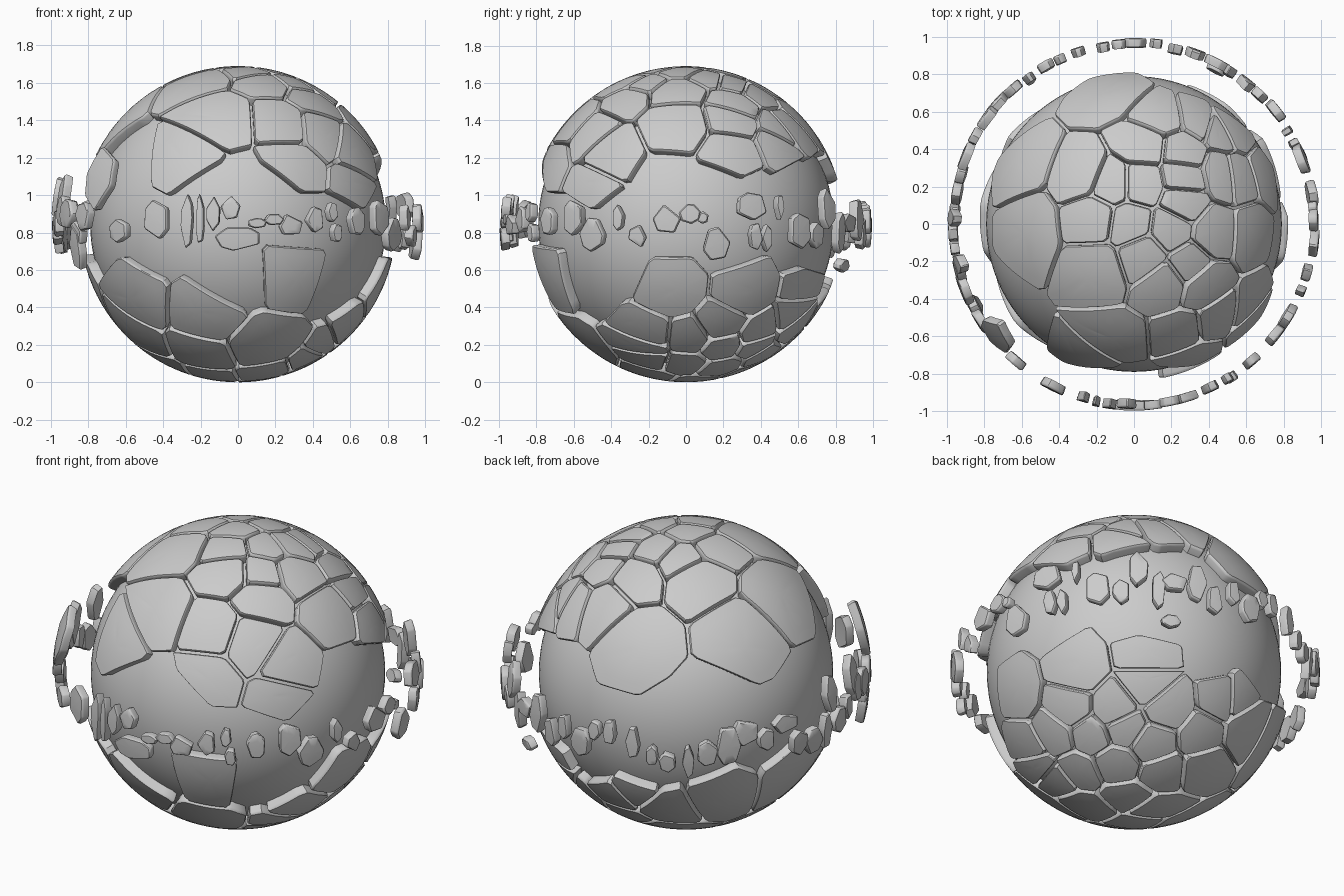
import bpy, bmesh, random
from math import sin, cos, radians, pi, sqrt, asin, degrees
from mathutils import Vector

if "Cube" in bpy.data.objects:
    bpy.data.objects.remove(bpy.data.objects["Cube"])

random.seed(4)
CZ, R_CORE, R_PLATE = 0.845, 0.79, 0.845


def view_dir(az, el, u, v, r=R_PLATE):
    """Direction from the centre for a point seen at (u, v) by a viewer at az, el."""
    a, e = radians(az), radians(el)
    right = Vector((cos(a), sin(a), 0))
    up = Vector((-sin(e) * sin(a), sin(e) * cos(a), cos(e)))
    out = Vector((cos(e) * sin(a), -cos(e) * cos(a), sin(e)))
    return (right * u + up * v + out * sqrt(max(0, r * r - u * u - v * v))).normalized()


def basis(n):
    e1 = Vector((0, 0, 1)).cross(n)
    e1 = e1.normalized() if e1.length > 1e-3 else Vector((1, 0, 0))
    return e1, n.cross(e1)


def clip(poly, f):
    """Keep the part of a 2D polygon where f >= 0."""
    res = []
    for i, p in enumerate(poly):
        q = poly[(i + 1) % len(poly)]
        a, b = f(p), f(q)
        if a >= 0:
            res.append(p)
        if (a >= 0) != (b >= 0):
            res.append(p.lerp(q, a / (a - b)))
    return res


def outline(poly, cut, step):
    """Trim the corners and split the edges into short pieces."""
    pts = []
    for i, p in enumerate(poly):
        q = poly[(i + 1) % len(poly)]
        a, b = p.lerp(q, cut), p.lerp(q, 1 - cut)
        k = max(1, int((b - a).length / step))
        pts += [a.lerp(b, j / k) for j in range(k + 1)]
    return pts


def shell(bm, n, poly, r_in, r_out, bevel, step=0.05, chip=0.0):
    """Curved slab over a flat outline, with a worn upper edge."""
    e1, e2 = basis(n)
    c = sum(poly, Vector((0, 0))) / len(poly)
    pts = outline(poly, 0.08, step)
    size = max((p - c).length for p in pts)
    b = min(bevel / size, 0.3)

    def vert(p, r):
        d = (n + e1 * p.x + e2 * p.y).normalized()
        return bm.verts.new(d * r + Vector((0, 0, CZ)))

    inner = [0.25, 0.5, 0.75] if size > 0.12 else [0.5]
    levels = [(t * (1 - b), r_out) for t in inner] + [(1 - b, r_out), (1 - b * 0.3, r_out - bevel * 0.3),
              (1, r_out - bevel), (0.96, r_in)]
    rings = []
    for t, r in levels:
        rough = chip if r < r_out and r > r_in else 0
        rings.append([vert(c.lerp(p, t), r - random.random() * rough) for p in pts])
    m = len(pts)
    top, low = vert(c, r_out), vert(c, r_in)
    for i in range(m):
        j = (i + 1) % m
        bm.faces.new((top, rings[0][i], rings[0][j]))
        bm.faces.new((low, rings[-1][j], rings[-1][i]))
        for s, t in zip(rings, rings[1:]):
            bm.faces.new((s[i], t[i], t[j], s[j]))


def finish(bm, name, angle=35):
    bmesh.ops.recalc_face_normals(bm, faces=bm.faces)
    me = bpy.data.meshes.new(name)
    bm.to_mesh(me)
    bm.free()
    me.shade_smooth()
    me.set_sharp_from_angle(angle=radians(angle))
    bpy.context.collection.objects.link(bpy.data.objects.new(name, me))


# plate centres, grouped by the side they are seen from
TOP, FRONT, RIGHT = (0, 90), (0, 0), (90, 0)
BACK_LEFT, BACK_RIGHT, BELOW = (-140, 25), (140, -25), (0, -90)
plates = {
    TOP: [(-.57, -.02), (-.28, .27), (-.12, .22), (.04, .22), (-.22, .03), (-.02, 0), (.05, -.17),
          (-.2, -.24), (.2, -.03), (.43, -.05), (.27, .12), (.27, .25), (.27, .39), (.05, .43),
          (.14, .58), (.45, .5), (.36, .55), (.48, .27), (.3, -.22), (.17, -.32), (.38, -.33)],
    FRONT: [(-.1, .56), (.25, .55), (.45, .5), (-.27, .36), (.3, .31), (.63, .37), (.64, .2),
            (-.55, -.39), (-.18, -.5), (.3, -.25), (.57, -.59), (.13, -.66), (-.52, -.61), (-.2, -.7)],
    RIGHT: [(-.05, .55), (.27, .38), (.26, .57), (.5, .42)],
    BACK_LEFT: [(-.34, .17), (.25, .2), (-.35, -.65), (.15, -.68), (.5, -.57)],
    BACK_RIGHT: [(-.64, -.15), (-.32, -.05), (.08, .02), (.08, -.14), (.48, -.2), (-.35, -.26),
                 (-.1, -.28), (.18, -.26), (.37, -.4), (.6, -.34), (-.43, -.4), (-.24, -.41),
                 (-.05, -.37), (.1, -.45), (-.5, -.55), (-.3, -.58), (-.1, -.56), (.16, -.6),
                 (.37, -.56), (-.03, -.72)],
    BELOW: [(-.15, .15), (.15, .2), (-.38, .08), (.4, .2), (-.1, -.05)],
}
# bare patches around the middle that limit the plates
bare = {
    FRONT: [(-.15, .165), (.02, .19), (.2, .175), (-.64, .27), (.33, .015), (.6, .0), (-.04, -.28),
            (.58, -.29), (-.48, -.065), (-.75, .0)],
    RIGHT: [(-.1, .02), (.25, -.06), (.65, -.1), (-.4, -.2), (-.1, .2), (.2, .17), (.62, .2), (-.4, .0)],
    BACK_LEFT: [(-.08, -.3), (-.74, -.02), (.06, -.22), (.62, -.2), (-.45, -.35), (0, -.42), (.4, -.36)],
    BACK_RIGHT: [(-.3, .45), (.12, .22), (.45, .05), (.68, .0)],
}
live = [view_dir(*v, *p) for v, ps in plates.items() for p in ps]
seeds = live + [view_dir(*v, *p) for v, ps in bare.items() for p in ps]

# smooth inner ball
bm = bmesh.new()
bmesh.ops.create_uvsphere(bm, u_segments=96, v_segments=48, radius=R_CORE)
bmesh.ops.translate(bm, verts=bm.verts, vec=(0, 0, CZ))
finish(bm, "core_ball")

# cracked crust: each plate is the region nearest to its centre
bm = bmesh.new()
for n in live:
    e1, e2 = basis(n)
    poly = [Vector(p) for p in ((-.9, -.9), (.9, -.9), (.9, .9), (-.9, .9))]
    for s in seeds:
        d = n - s
        if 1e-4 < d.length < 1.5:
            d.normalize()
            poly = clip(poly, lambda p: (n + e1 * p.x + e2 * p.y).dot(d) - 0.008)
    if len(poly) > 2:
        shell(bm, n, poly, R_CORE - 0.02, R_PLATE, 0.012, chip=0.006)
finish(bm, "crust_plates")

# ring of loose fragments: sideways position, height, width, height of piece
front_bits = [(-.75, 1.1, .2, .34), (-.63, .81, .12, .12), (-.43, .87, .14, .2), (-.27, .86, .06, .27),
              (-.2, .87, .04, .25), (-.13, .9, .07, .17), (-.04, .93, .1, .12), (0, .77, .23, .12),
              (.1, .85, .1, .05), (.19, .87, .1, .06), (.28, .84, .12, .12), (.41, .87, .1, .13),
              (.5, .91, .06, .1), (.52, .8, .06, .1), (.63, .86, .1, .14)]
right_bits = [(-.6, .88, .13, .18), (-.5, .79, .14, .17), (-.36, .88, .06, .13), (-.26, .78, .09, .12),
              (-.1, .87, .14, .15), (.02, .9, .11, .1), (.09, .88, .06, .06), (.16, .74, .14, .17),
              (.35, .94, .17, .14), (.37, .78, .07, .14), (.43, .77, .06, .14), (.5, .94, .04, .14),
              (.6, .81, .14, .18)]
bits = [(degrees(asin(x / .965)), z, w, h) for x, z, w, h in front_bits]
bits += [(90 + degrees(asin(y / .965)), z, w, h) for y, z, w, h in right_bits]
bits.append((152, .62, .1, .07))
lon = 136
while lon < 303:
    w = random.uniform(.06, .16)
    bits.append((lon, random.uniform(.76, .93), w, random.uniform(.09, .22)))
    lon += random.uniform(5, 8)
bits += [(283, .98, .1, .26), (297, .72, .1, .24), (268, .99, .09, .2)]

bm = bmesh.new()
for lon, z, w, h in bits:
    a = radians(lon)
    n = Vector((sin(a) * .965, -cos(a) * .965, z - CZ)).normalized()
    k = random.choice((5, 6, 6, 7))
    t0 = random.random() * 6
    poly = []
    for i in range(k):
        t = t0 + 2 * pi * (i + random.uniform(-.25, .25)) / k
        poly.append(Vector((w * .57 * cos(t), h * .57 * sin(t))))
    mid = random.uniform(-.008, .006)
    shell(bm, n, poly, .945 + mid, .992 + mid, 0.01, step=0.06, chip=0.004)
finish(bm, "ring_fragments")
